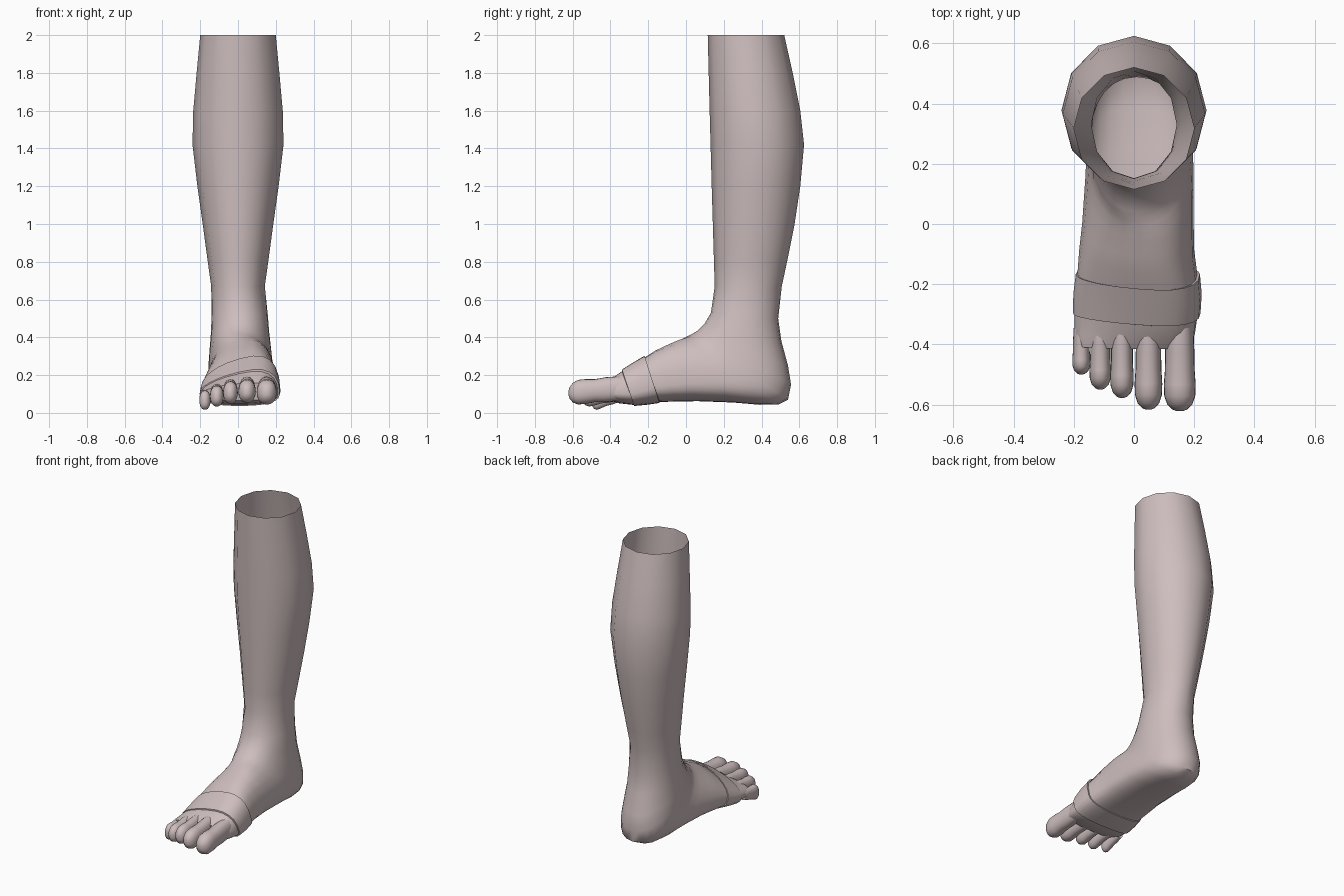
import bpy, bmesh, math

N = 24
skin = bpy.data.materials.new("pale_pink_skin")
skin.diffuse_color = (0.62, 0.515, 0.515, 1)


def ring(ty, tz, by, bz, xl, xr, m=0.5, s=0.0, e=1.0, faceted=False):
    """Oval loop between a top/front point and a bottom/back point.
    m = where it is widest, s = lean of the upper half to +x, e = squareness."""
    pts = []
    for k in range(N):
        a = math.pi / 2 + 2 * math.pi * k / N
        c, n = math.cos(a), math.sin(a)
        c = math.copysign(abs(c) ** e, c)
        n = math.copysign(abs(n) ** e, n)
        u = m + (1 - m) * n * (1 + s * c) if n > 0 else m + m * n
        pts.append(((xl + xr) / 2 + (xr - xl) / 2 * c,
                    by + (ty - by) * u, bz + (tz - bz) * u))
    if faceted:  # twelve-sided outline
        for k in range(1, N, 2):
            p, q = pts[k - 1], pts[(k + 1) % N]
            pts[k] = tuple((i + j) / 2 for i, j in zip(p, q))
    return pts


def loft(name, rings, cap_start=False, cap_end=False):
    bm = bmesh.new()
    loops = [[bm.verts.new(p) for p in r] for r in rings]
    for a, b in zip(loops, loops[1:]):
        for k in range(N):
            j = (k + 1) % N
            bm.faces.new((a[k], b[k], b[j], a[j]))
    if cap_start:
        bm.faces.new(loops[0])
    if cap_end:
        bm.faces.new(loops[-1][::-1])
    bm.normal_update()
    me = bpy.data.meshes.new(name)
    bm.to_mesh(me)
    bm.free()
    me.materials.append(skin)
    ob = bpy.data.objects.new(name, me)
    bpy.context.collection.objects.link(ob)
    bpy.ops.object.select_all(action='DESELECT')
    ob.select_set(True)
    bpy.context.view_layer.objects.active = ob
    bpy.ops.object.shade_smooth_by_angle(angle=math.radians(50))
    return ob


# Leg and foot: one open-topped skin, loops turn from level to upright at the ankle
leg = [  # z, front y, back y, half width
    (2.00, 0.115, 0.52, 0.200), (1.80, 0.120, 0.565, 0.219),
    (1.60, 0.125, 0.605, 0.237), (1.42, 0.130, 0.625, 0.241),
    (1.20, 0.136, 0.605, 0.215), (1.00, 0.142, 0.575, 0.187),
    (0.80, 0.148, 0.535, 0.160), (0.67, 0.152, 0.507, 0.142)]
rings = [ring(f, z, b, z, -w, w, faceted=True) for z, f, b, w in leg]
foot = [  # top y, z, bottom y, z, left x, right x, widest, lean, squareness
    (0.132, 0.53, 0.488, 0.50, -0.140, 0.158, 0.50, 0.0, 0.95),
    (0.100, 0.475, 0.505, 0.38, -0.143, 0.165, 0.50, 0.0, 0.95),
    (0.065, 0.438, 0.540, 0.25, -0.150, 0.175, 0.48, 0.0, 0.95),
    (0.040, 0.422, 0.556, 0.15, -0.155, 0.182, 0.45, 0.0, 0.92),
    (0.020, 0.412, 0.540, 0.07, -0.155, 0.188, 0.42, 0.0, 0.90),
    (0.000, 0.402, 0.490, 0.045, -0.155, 0.192, 0.38, 0.05, 0.88),
    (-0.025, 0.390, 0.390, 0.043, -0.157, 0.196, 0.35, 0.10, 0.86),
    (-0.055, 0.374, 0.250, 0.055, -0.162, 0.198, 0.33, 0.15, 0.85),
    (-0.110, 0.345, 0.060, 0.062, -0.172, 0.198, 0.33, 0.22, 0.84),
    (-0.160, 0.318, -0.050, 0.060, -0.182, 0.200, 0.33, 0.28, 0.83),
    (-0.215, 0.280, -0.140, 0.058, -0.188, 0.210, 0.34, 0.36, 0.82),
    (-0.275, 0.244, -0.210, 0.048, -0.196, 0.216, 0.34, 0.40, 0.82),
    (-0.335, 0.208, -0.275, 0.042, -0.198, 0.212, 0.35, 0.42, 0.82),
    (-0.380, 0.182, -0.350, 0.050, -0.198, 0.203, 0.37, 0.40, 0.80),
    (-0.415, 0.155, -0.400, 0.065, -0.185, 0.190, 0.42, 0.35, 0.80)]
rings += [ring(*f) for f in foot]
loft("leg_and_foot", rings, cap_end=True)

# Band: slightly raised strap around the ball of the foot
band = [foot[10], foot[10], foot[11], foot[12], foot[12]]
band_rings = []
for i, (ty, tz, by, bz, xl, xr, m, s, e) in enumerate(band):
    d = 0.009 if 0 < i < 4 else -0.002
    band_rings.append(ring(ty, tz + d, by, bz - d * 0.6, xl - d * 0.6, xr + d, m, s, e))
loft("foot_band", band_rings)

# Toes: (name, x, half width, tip y, top at root, top near tip, bottom at root, bottom near tip)
toes = [
    ("big_toe", 0.152, 0.053, -0.622, 0.205, 0.168, 0.055, 0.042),
    ("second_toe", 0.048, 0.046, -0.617, 0.205, 0.168, 0.065, 0.050),
    ("third_toe", -0.040, 0.039, -0.578, 0.190, 0.160, 0.065, 0.045),
    ("fourth_toe", -0.112, 0.036, -0.550, 0.165, 0.138, 0.060, 0.028),
    ("little_toe", -0.175, 0.030, -0.500, 0.130, 0.115, 0.055, 0.008)]
# along the toe: position, width scale, height scale
shape = [(0, 0.85, 0.85), (0.3, 0.92, 0.92), (0.5, 0.93, 0.88), (0.68, 1.0, 0.98),
         (0.82, 0.97, 1.0), (0.92, 0.78, 0.80), (0.98, 0.45, 0.48), (1.0, 0.18, 0.2)]
for name, x, w, tip, t0, t1, b0, b1 in toes:
    root, toe_rings = -0.345, []
    for t, ws, hs in shape:
        y = root + (tip - root) * t
        top, bot = t0 + (t1 - t0) * t, b0 + (b1 - b0) * t
        mid, h = (top + bot) / 2, (top - bot) / 2 * hs
        toe_rings.append(ring(y, mid + h, y, mid - h, x - w * ws, x + w * ws, 0.48, 0, 0.9))
    loft(name, toe_rings, cap_end=True)
